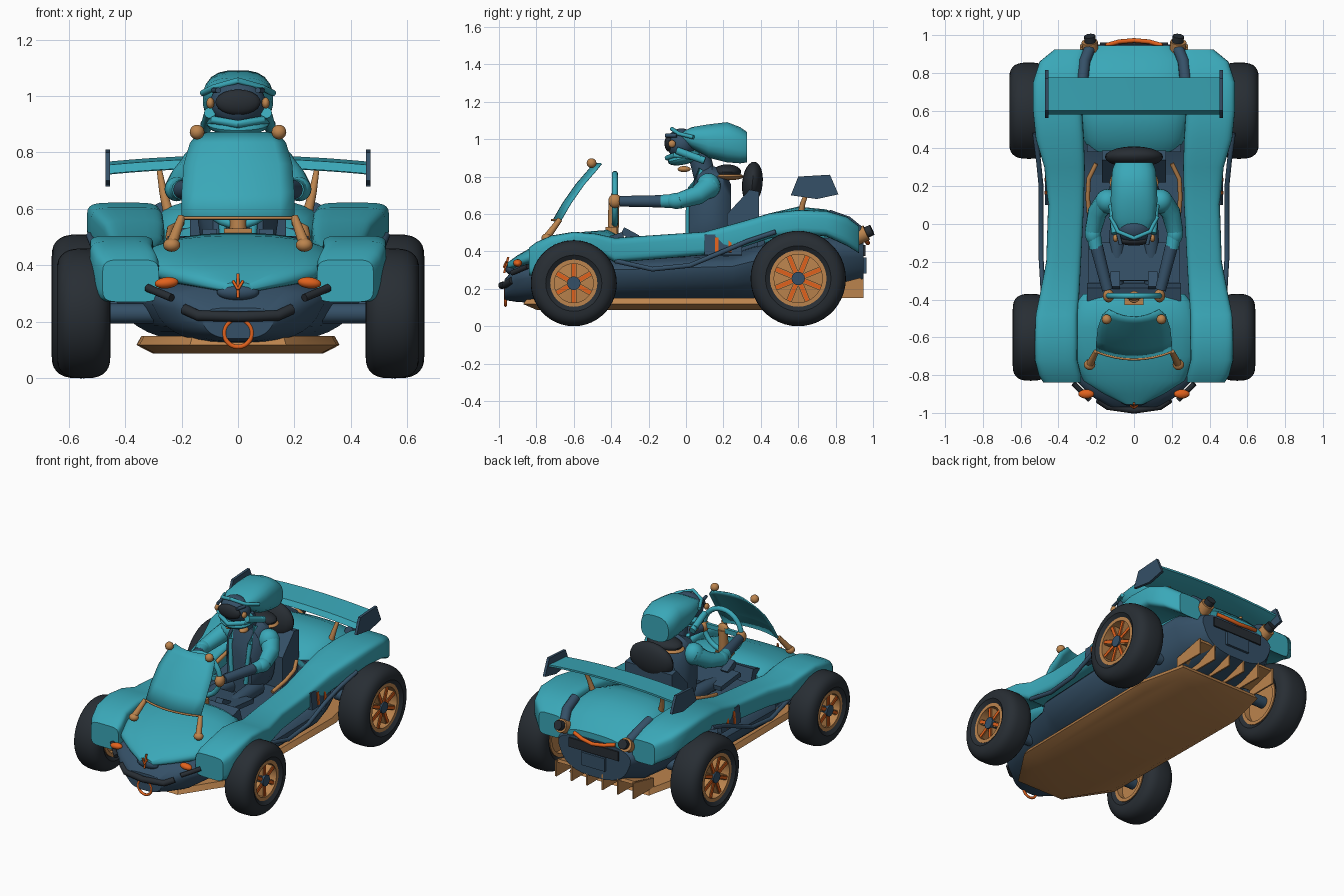
import bpy, bmesh, math
from mathutils import Vector, Matrix, Euler

if "Cube" in bpy.data.objects:
    bpy.data.objects.remove(bpy.data.objects["Cube"])

def paint(name, rgb):
    m = bpy.data.materials.new(name)
    m.diffuse_color = (*rgb, 1)
    m.use_nodes = True
    m.node_tree.nodes["Principled BSDF"].inputs["Base Color"].default_value = m.diffuse_color
    return m

TEAL = paint("teal", (0.042, 0.39, 0.48))
NAVY = paint("navy", (0.035, 0.08, 0.135))
BLACK = paint("rubber black", (0.021, 0.027, 0.034))
TAN = paint("bronze", (0.50, 0.23, 0.075))
ORANGE = paint("orange", (0.75, 0.12, 0.012))

def make(name, bm, mat):
    bmesh.ops.recalc_face_normals(bm, faces=bm.faces)
    me = bpy.data.meshes.new(name)
    bm.to_mesh(me)
    bm.free()
    me.materials.append(mat)
    ob = bpy.data.objects.new(name, me)
    bpy.context.collection.objects.link(ob)
    return ob

def skin(name, rings, mat, closed=False):
    """Bridge equal rings of points; cap the ends unless closed."""
    bm = bmesh.new()
    vs = [[bm.verts.new(p) for p in r] for r in rings]
    n = len(vs[0])
    pairs = list(zip(vs, vs[1:])) + ([(vs[-1], vs[0])] if closed else [])
    for a, b in pairs:
        for i in range(n):
            bm.faces.new((a[i], a[(i + 1) % n], b[(i + 1) % n], b[i]))
    if not closed:
        bm.faces.new(vs[0])
        bm.faces.new(vs[-1])
    return make(name, bm, mat)

def spow(v, e):
    return math.copysign(abs(v) ** (2 / e), v)

def loft(name, stations, mat, e=3, taper=1, n=20, side=1):
    """Stations (y, x min, x max, z low, z high) with superellipse sections."""
    rings = []
    for y, x0, x1, z0, z1 in stations:
        r = []
        for i in range(n):
            t = math.tau * (i + 0.5) / n
            u, v = spow(math.cos(t), e), spow(math.sin(t), e)
            k = 1 + (taper - 1) * (1 - v) / 2
            r.append((side * ((x0 + x1) / 2 + k * u * (x1 - x0) / 2), y, (z0 + z1) / 2 + v * (z1 - z0) / 2))
        rings.append(r)
    return skin(name, rings, mat)

def sym(name, stations, mat, **kw):
    return loft(name, [(y, -a, a, lo, hi) for y, a, lo, hi in stations], mat, **kw)

def tube(name, pts, r, mat, r2=None, n=14, closed=False):
    pts = [Vector(p) for p in pts]
    m, rings = len(pts), []
    for i, p in enumerate(pts):
        d = pts[(i + 1) % m] - pts[i - 1] if closed else pts[min(i + 1, m - 1)] - pts[max(i - 1, 0)]
        d.normalize()
        up = Vector((0, 0, 1)) if abs(d.z) < 0.9 and not closed else Vector((0, 1, 0))
        a = d.cross(up).normalized()
        b = a.cross(d)
        rad = r if r2 is None else r + (r2 - r) * i / (m - 1)
        rings.append([p + rad * (a * math.cos(math.tau * k / n) + b * math.sin(math.tau * k / n)) for k in range(n)])
    return skin(name, rings, mat, closed)

def hoop(name, c, r, thick, mat, n=28):
    return tube(name, [(c[0] + r * math.cos(math.tau * i / n), c[1], c[2] + r * math.sin(math.tau * i / n))
                       for i in range(n)], thick, mat, closed=True)

def solid(name, c, size, mat, rot, build):
    bm = bmesh.new()
    build(bm, Matrix.Translation(c) @ Euler(rot).to_matrix().to_4x4() @ Matrix.Diagonal((*size, 1)))
    return make(name, bm, mat)

def ball(name, c, size, mat, rot=(0, 0, 0)):
    return solid(name, c, size, mat, rot, lambda bm, M: bmesh.ops.create_uvsphere(
        bm, u_segments=20, v_segments=12, radius=1, matrix=M))

def box(name, c, size, mat, rot=(0, 0, 0)):
    return solid(name, c, size, mat, rot, lambda bm, M: bmesh.ops.create_cube(bm, size=1, matrix=M))

def prism(name, yz, x0, x1, mat):
    return skin(name, [[(x, y, z) for y, z in yz] for x in (x0, x1)], mat)

def lathe(name, prof, c, s, mat, n=44):
    """Spin (x, radius) points about the wheel axle."""
    rings = [[(s * x, c[0] + r * math.cos(math.tau * i / n), c[1] + r * math.sin(math.tau * i / n))
              for x, r in prof] for i in range(n)]
    return skin(name, rings, mat, closed=True)

# Hull, hood and rear deck
sym("hull", [(-.97, .15, .14, .25), (-.91, .26, .13, .32), (-.83, .35, .125, .345), (-.4, .43, .12, .37),
             (-.31, .5, .12, .37), (.25, .51, .13, .39), (.4, .47, .13, .44), (.5, .42, .14, .5),
             (.8, .41, .17, .5), (.95, .3, .22, .46)], NAVY, e=2.9, taper=.66, n=28)
sym("hood", [(-.955, .05, .3, .34), (-.9, .16, .31, .38), (-.83, .27, .32, .42), (-.7, .33, .32, .47),
             (-.55, .34, .32, .505), (-.42, .31, .33, .515), (-.37, .27, .35, .49)], TEAL, e=2.4, n=28)
sym("rear_deck", [(.38, .23, .4, .55), (.45, .27, .4, .605), (.6, .3, .4, .64), (.75, .3, .4, .625),
                  (.87, .28, .4, .57), (.945, .2, .41, .5)], TEAL, e=2.6, n=28)
# Undertray and diffuser
half = [(.17, -.87), (.35, -.6), (.36, .5), (.29, .8)]
out = half + [(-x, y) for x, y in reversed(half)]
skin("undertray", [[(x * k, y * (1 + k) / 2, z) for x, y in out] for k, z in ((.84, .088), (1, .118), (.95, .15))], TAN)
box("diffuser_plate", (0, .84, .225), (.56, .2, .02), TAN, (.25, 0, 0))
for i in range(6):
    prism("diffuser_fin", [(.74, .15), (.95, .15), (.95, .255), (.74, .21)], -.285 + i * .112, -.275 + i * .112, TAN)
# Cockpit, seat and dashboard
box("dashboard", (0, -.36, .45), (.5, .07, .09), NAVY, (.3, 0, 0))
box("cockpit_floor", (0, -.05, .385), (.48, .62, .02), NAVY)
box("lap_panel", (0, -.2, .455), (.37, .2, .03), NAVY, (-.1, 0, 0))
prism("seat_back", [(.22, .38), (.39, .4), (.39, .72), (.34, .73), (.22, .6)], -.17, .17, NAVY)
ball("headrest", (0, .355, .765), (.155, .055, .115), BLACK, (-.1, 0, 0))
box("bulkhead", (0, .4, .45), (.5, .04, .16), NAVY)

# Windshield: curved sheet with rounded top
rows = [(-.715, .565, .2), (-.66, .66, .2), (-.59, .76, .192), (-.525, .835, .17), (-.495, .872, .135)]
bm = bmesh.new()
grid = [[bm.verts.new((w * k / 4, y + .04 * (k / 4) ** 2, z)) for k in range(-4, 5)] for y, z, w in rows]
for a, b in zip(grid, grid[1:]):
    for i in range(8):
        bm.faces.new((a[i], a[i + 1], b[i + 1], b[i]))
ws = make("windshield", bm, TEAL)
ws.modifiers.new("thickness", "SOLIDIFY").thickness = .008
tube("windshield_base", [(.2 * k / 4, -.717 + .04 * (k / 4) ** 2, .568) for k in range(-4, 5)], .006, TAN)

# Rear wing
rings = []
for k in range(-6, 7):
    d = .022 * (1 - (k / 6) ** 2)
    rings.append([(.455 * k / 6, y, z + d) for y, z in
                  ((.58, .725), (.6, .756), (.69, .762), (.775, .768), (.775, .756), (.68, .722))])
skin("rear_wing", rings, TEAL)

# Nose fittings
tube("front_bumper", [(-.19, -.93, .245), (-.14, -.965, .222), (0, -.985, .218), (.14, -.965, .222), (.19, -.93, .245)], .019, BLACK)
hoop("tow_ring", (0, -.965, .16), .049, .008, ORANGE)
ball("nose_intake", (0, -.935, .305), (.075, .03, .03), NAVY)
tube("crest_stem", [(0, -.972, .285), (0, -.95, .37)], .006, ORANGE)
# Tail fittings
tube("tail_strip", [(-.15, .945, .47), (-.08, .965, .455), (0, .972, .445), (.08, .965, .455), (.15, .945, .47)], .012, ORANGE)
box("tail_grille", (0, .94, .405), (.36, .04, .06), BLACK)
box("tail_plate", (0, .955, .325), (.17, .02, .085), NAVY)

# Steering wheel and column
hoop("steering_wheel", (0, -.38, .68), .135, .016, TEAL)
box("steering_spoke", (0, -.38, .68), (.26, .02, .03), TEAL)
ball("steering_hub", (0, -.385, .68), (.04, .02, .04), TAN)
tube("steering_column", [(0, -.385, .68), (0, -.39, .48)], .03, TAN)
box("column_mount", (0, -.4, .51), (.1, .06, .04), TAN)

# Driver body and helmet
sym("torso", [(.015, .09, .4, .72), (.06, .125, .4, .83), (.14, .145, .4, .86), (.2, .13, .4, .84), (.24, .09, .4, .76)], NAVY, e=2.8)
tube("neck", [(0, .1, .8), (0, .07, .92)], .06, NAVY)
ball("neck_cushion", (0, .22, .825), (.12, .075, .04), BLACK)
ball("collar", (0, .22, .8), (.13, .09, .02), TAN)
sym("helmet_shell", [(-.02, .085, .985, 1.04), (.03, .115, .95, 1.065), (.12, .125, .9, 1.08), (.22, .122, .875, 1.092),
                     (.29, .115, .87, 1.065), (.325, .1, .875, 1.04)], TEAL, e=2.7)
ball("face_frame", (0, -.025, .975), (.098, .078, .083), NAVY)
ball("visor", (0, -.09, .978), (.08, .025, .045), BLACK)
ball("chin_guard", (0, -.01, .9), (.11, .09, .035), TEAL, (.25, 0, 0))
tube("brim", [(-.125, .04, 1.01), (-.085, -.04, 1.03), (0, -.075, 1.055), (.085, -.04, 1.03), (.125, .04, 1.01)], .011, TEAL)
tube("jaw_bar", [(-.12, .08, .9), (-.085, -.06, .915), (0, -.1, .9), (.085, -.06, .915), (.12, .08, .9)], .014, TEAL)

# Fender and side pod run as one body from nose to tail
FLANK = [(-.84, .28, .48, .27, .42), (-.8, .28, .505, .27, .45), (-.72, .3, .525, .35, .485), (-.6, .3, .525, .41, .505),
         (-.48, .3, .52, .4, .495), (-.38, .29, .5, .34, .472), (-.2, .28, .465, .355, .485), (.1, .265, .455, .38, .505),
         (.3, .26, .475, .42, .56), (.45, .265, .52, .47, .605), (.6, .275, .535, .49, .622), (.75, .275, .535, .48, .617),
         (.86, .27, .5, .43, .585), (.925, .26, .42, .39, .535)]

for s in (-1, 1):
    loft("fender_and_pod", FLANK, TEAL, e=5, n=28, side=s)
    # Wheels: rounded tyre, rim, dish, spokes, hub
    for y, R, x1, ri, ns in ((-.6, .23, .642, .12, 6), (.6, .255, .66, .145, 8)):
        x0, c, cap = .452, (y, R), x1 - .035
        mid, w, base = (x0 + x1) / 2, (x1 - x0) / 2, ri + .03
        arc = [math.pi * k / 14 for k in range(15)]
        lathe("tyre", [(x0 + .02, ri)] + [(mid - w * spow(math.cos(t), 2.9), base + (R - base) * spow(max(math.sin(t), 0), 2.5))
                                          for t in arc] + [(x1 - .02, ri)], c, s, BLACK)
        lathe("rim", [(x0 + .01, ri - .016), (x0 + .01, ri + .006), (cap + .02, ri + .006), (cap + .02, ri - .016)], c, s, TAN)
        lathe("wheel_dish", [(.5, .0005), (.5, ri), (.525, ri), (.535, .0005)], c, s, TAN)
        for k in range(ns):
            a = math.tau * (k + .5) / ns
            p = Vector((s * (cap - .015), y, R)) + Vector((0, math.cos(a), math.sin(a))) * ri * .56
            box("spoke", p, (.04, ri * .85, .03), TAN, (a, 0, 0))
            box("spoke_face", p + Vector((s * .022, 0, 0)), (.008, ri * .85, .02), ORANGE, (a, 0, 0))
        tube("hub", [(s * .3, y, R), (s * (cap + .02), y, R)], .036, NAVY)
    # Side rail and number panel
    tube("side_rail", [(s * .48, -.38, .35), (s * .492, -.18, .305), (s * .492, .02, .325), (s * .492, .2, .4),
                       (s * .505, .33, .455), (s * .525, .48, .505)], .013, NAVY)
    box("side_panel", (s * .45, .2, .435), (.03, .2, .11), NAVY, (0, -s * .1, 0))
    for y in (.165, .235):
        box("panel_stripe", (s * .467, y, .435), (.006, .018, .08), ORANGE, (0, -s * .1, 0))
    # Windshield posts
    ball("windshield_knob", (s * .145, -.505, .872), (.026, .026, .026), TAN)
    tube("windshield_post", [(s * .2, -.675, .57), (s * .235, -.745, .475)], .014, TAN, .02)
    ball("post_foot", (s * .235, -.745, .472), (.03, .028, .024), TAN)
    # Lamps, bumper corners and crest
    ball("headlamp", (s * .253, -.9, .338), (.042, .024, .02), ORANGE, (0, s * .1, 0))
    tube("bumper_corner", [(s * .235, -.93, .285), (s * .32, -.845, .32)], .014, BLACK)
    tube("crest_arm", [(0, -.975, .315), (s * .018, -.962, .345)], .005, ORANGE)
    tube("tail_channel", [(s * .23, .94, .495), (s * .262, .86, .56), (s * .272, .76, .595)], .03, NAVY)
    tube("tail_pipe", [(s * .23, .91, .475), (s * .235, .965, .5)], .043, TAN)
    tube("tail_lamp", [(s * .23, .95, .495), (s * .235, .995, .515)], .03, BLACK)
    # Wing end plates and struts
    prism("wing_end_plate", [(.56, .7), (.6, .8), (.77, .81), (.815, .705), (.7, .68)], s * .453, s * .47, NAVY)
    tube("wing_strut", [(s * .245, .61, .58), (s * .265, .625, .66), (s * .28, .66, .745)], .019, TAN, .009)
    tube("cockpit_trim", [(s * .235, .02, .47), (s * .245, .14, .5), (s * .24, .24, .53), (s * .2, .32, .55)], .012, TAN)
    # Driver limbs
    tube("leg", [(s * .07, .1, .43), (s * .09, -.1, .44), (s * .09, -.32, .41)], .05, NAVY, .035)
    box("shoe", (s * .1, -.3, .49), (.05, .09, .04), NAVY, (-.5, 0, 0))
    ball("shoulder", (s * .14, .12, .75), (.065, .065, .068), TEAL)
    tube("upper_arm", [(s * .14, .13, .755), (s * .195, .06, .7), (s * .218, -.04, .67)], .06, TEAL, .043)
    ball("elbow", (s * .217, -.05, .67), (.043, .06, .043), TEAL)
    tube("sleeve_cuff", [(s * .217, -.04, .67), (s * .2, -.13, .668)], .04, TEAL, .035)
    tube("forearm", [(s * .198, -.12, .668), (s * .14, -.35, .668)], .034, NAVY, .029)
    ball("glove", (s * .135, -.38, .67), (.03, .035, .038), TAN)
    tube("vest_strap", [(s * .07, .08, .84), (s * .07, .025, .74), (s * .06, .01, .6), (s * .05, .01, .48)], .014, TEAL)
    # Helmet side fittings
    ball("ear_knob", (s * .098, -.075, .975), (.014, .02, .02), TAN)
    tube("visor_fin", [(s * .085, -.05, 1.02), (s * .07, -.11, 1.02)], .01, NAVY)
    tube("cheek_fin", [(s * .1, -.05, .94), (s * .115, .1, .885)], .02, TEAL)
    ball("throat_knob", (s * .05, -.01, .84), (.025, .035, .016), TAN)

# Smooth curved parts, keep edges crisp
bpy.ops.object.select_all(action="SELECT")
bpy.context.view_layer.objects.active = ws
bpy.ops.object.shade_smooth_by_angle(angle=math.radians(35))
